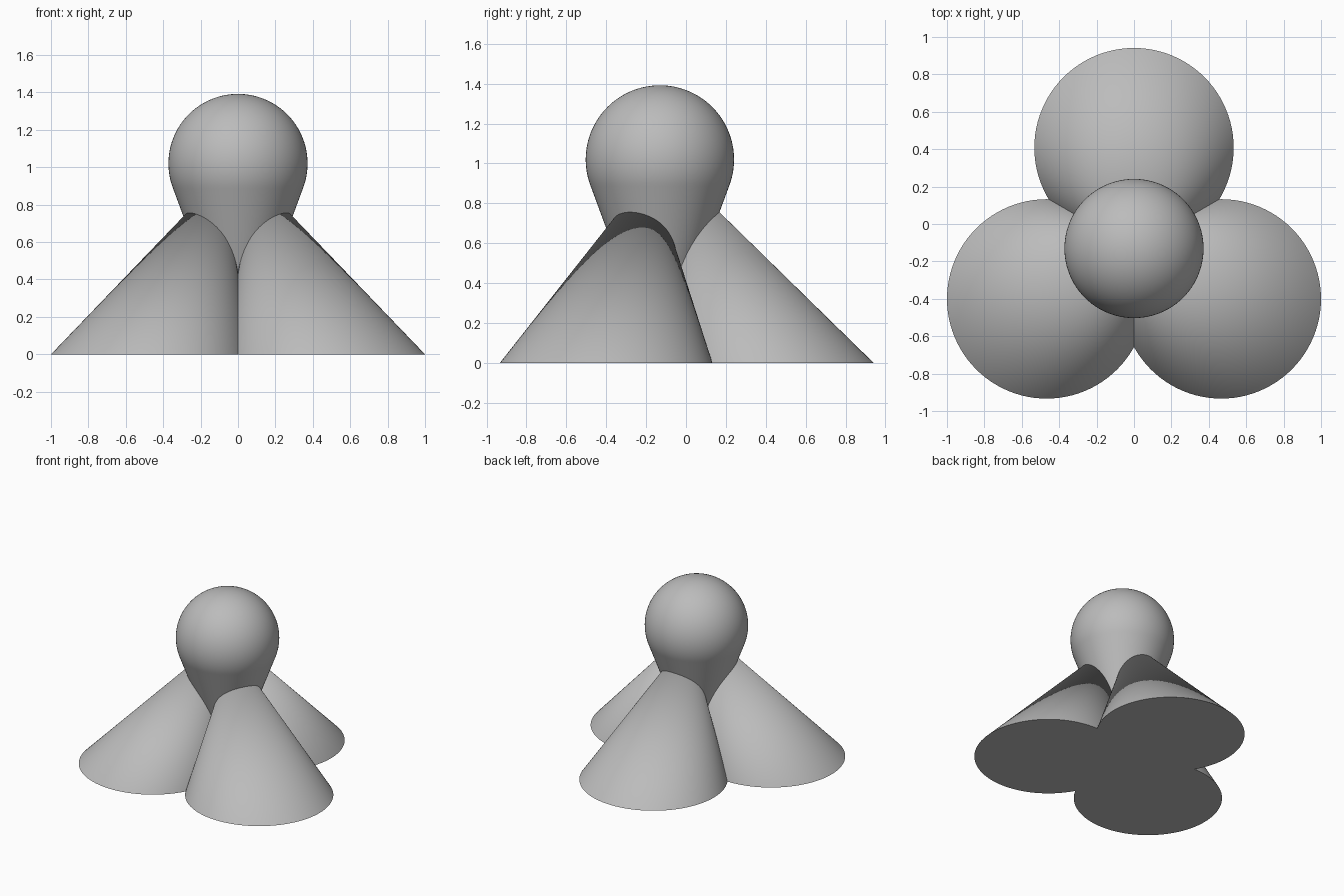
import bpy, bmesh, math
from mathutils import Vector

if "Cube" in bpy.data.objects:
    bpy.data.objects.remove(bpy.data.objects["Cube"])

grey = bpy.data.materials.new("plain_grey")
grey.use_nodes = True
colour = (0.5, 0.5, 0.5, 1)
grey.diffuse_color = colour
grey.node_tree.nodes["Principled BSDF"].inputs["Base Color"].default_value = colour

AXIS_Y = -0.131     # the three legs are spaced evenly around this upright axis
SIDES = 96


def finish(name, bm):
    bmesh.ops.recalc_face_normals(bm, faces=bm.faces)
    mesh = bpy.data.meshes.new(name)
    bm.to_mesh(mesh)
    bm.free()
    mesh.materials.append(grey)
    obj = bpy.data.objects.new(name, mesh)
    bpy.context.collection.objects.link(obj)
    bpy.ops.object.select_all(action='DESELECT')
    obj.select_set(True)
    bpy.context.view_layer.objects.active = obj
    bpy.ops.object.shade_smooth_by_angle(angle=math.radians(35))


# Ball head running tangentially into a tapering neck
def head_and_neck(radius=0.372, centre_z=1.02, foot=0.02):
    lean = math.asin(radius / centre_z)
    profile = [(0, 0), (foot, 0)]
    steps = 40
    for i in range(steps + 1):
        a = -lean + (math.pi / 2 + lean) * i / steps
        profile.append((radius * math.cos(a), centre_z + radius * math.sin(a)))
    bm = bmesh.new()
    verts = [bm.verts.new((r, AXIS_Y, z)) for r, z in profile]
    edges = [bm.edges.new(pair) for pair in zip(verts, verts[1:])]
    bmesh.ops.spin(bm, geom=verts + edges, cent=(0, AXIS_Y, 0), axis=(0, 0, 1),
                   angle=math.tau, steps=SIDES)
    bmesh.ops.remove_doubles(bm, verts=bm.verts, dist=0.0001)
    finish("head_and_neck", bm)


# Slanted cone with a round base, its tip leaning in towards the axis
def leg(name, degrees):
    a = math.radians(degrees)
    out = Vector((math.cos(a), math.sin(a), 0))
    height, reach, tip_reach = 0.96, 0.539, 0.09
    bm = bmesh.new()
    bmesh.ops.create_cone(bm, cap_ends=True, segments=SIDES, radius1=0.533,
                          radius2=0, depth=height)
    for v in bm.verts:
        t = v.co.z / height + 0.5
        v.co.z += height / 2
        v.co += out * (reach + (tip_reach - reach) * t) + Vector((0, AXIS_Y, 0))
    finish(name, bm)


head_and_neck()
leg("back_leg", 90)
leg("right_leg", 210)
leg("left_leg", 330)
